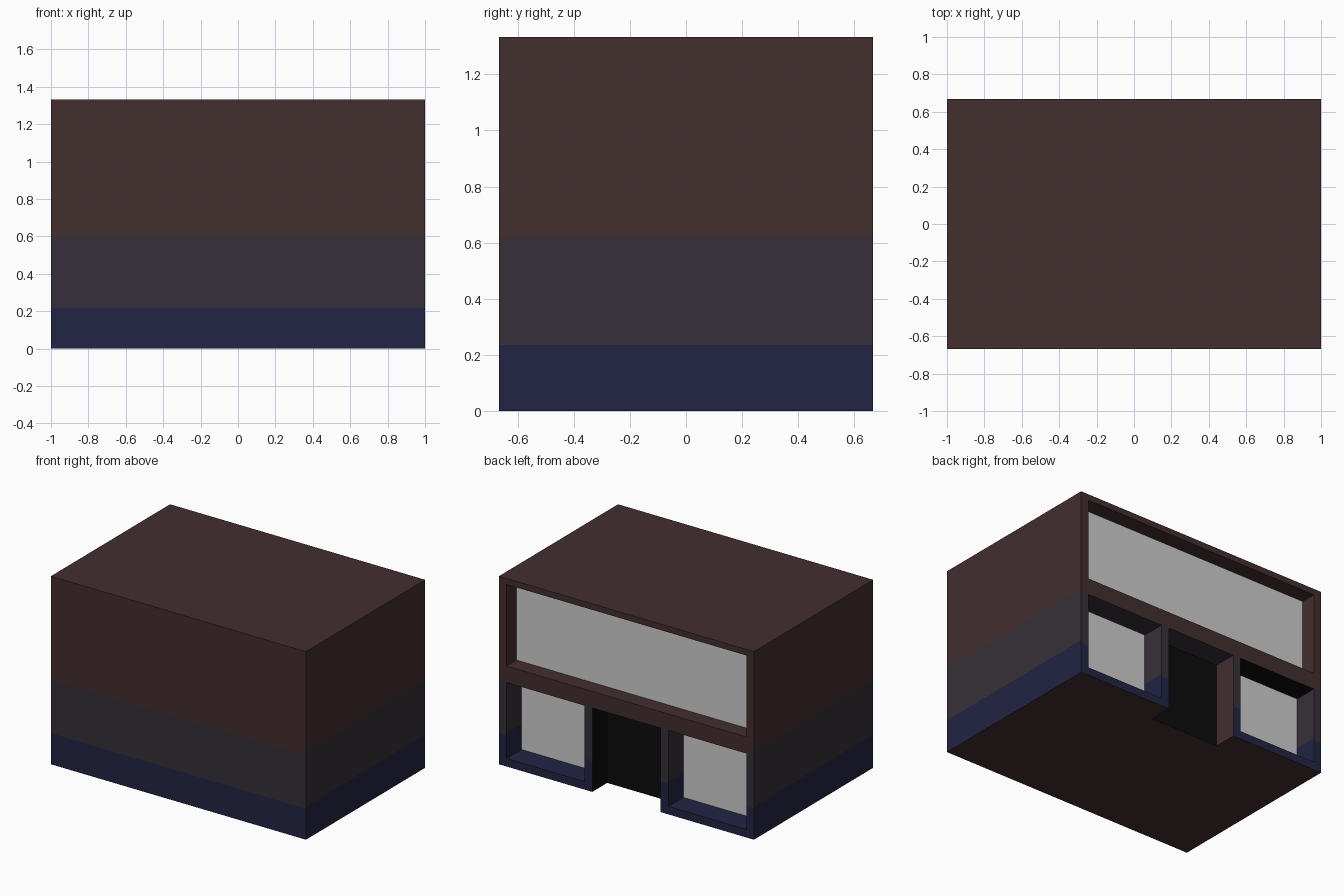
import bpy, bmesh
from mathutils import Vector

if "Cube" in bpy.data.objects:
    bpy.data.objects.remove(bpy.data.objects["Cube"])

W, D, H = 1.0, 0.667, 1.333          # half width, half depth, height
UPPER_Y, LOWER_Y = 0.555, 0.5        # back planes of the recesses


def material(name, hex_colour):
    m = bpy.data.materials.new(name)
    rgb = [int(hex_colour[i:i + 2], 16) / 255 for i in (0, 2, 4)]
    m.diffuse_color = [c / 12.92 if c < 0.04045 else ((c + 0.055) / 1.055) ** 2.4 for c in rgb] + [1]
    m.use_nodes = True
    m.node_tree.nodes["Principled BSDF"].inputs["Base Color"].default_value = m.diffuse_color
    return m


BROWN, SLATE, BLUE, GLASS, BLACK = range(5)
mats = [material("dark_brown", "432E2F"), material("slate", "363038"),
        material("navy_blue", "222444"), material("pale_glass", "CECECE"),
        material("black", "0C0C0C")]


def box(name, x0, x1, y0, y1, z0, z1):
    bm = bmesh.new()
    bmesh.ops.create_cube(bm, size=1)
    for v in bm.verts:
        v.co = Vector(((x0, x1)[v.co.x > 0], (y0, y1)[v.co.y > 0], (z0, z1)[v.co.z > 0]))
    me = bpy.data.meshes.new(name)
    bm.to_mesh(me)
    bm.free()
    ob = bpy.data.objects.new(name, me)
    bpy.context.collection.objects.link(ob)
    return ob


# Solid block, with windows and doorway cut into the back
body = box("building_body", -W, W, -D, D, 0, H)
cutters = [box("upper_window_cutter", -0.94, 0.94, UPPER_Y, 1, 0.712, 1.29),
           box("left_window_cutter", 0.33, 0.94, LOWER_Y, 1, 0.057, 0.595),
           box("right_window_cutter", -0.94, -0.33, LOWER_Y, 1, 0.057, 0.595),
           box("doorway_cutter", -0.268, 0.268, LOWER_Y, 1, -0.2, 0.595)]
for c in cutters:
    mod = body.modifiers.new(c.name, 'BOOLEAN')
    mod.operation, mod.solver, mod.object = 'DIFFERENCE', 'EXACT', c
bpy.context.view_layer.update()
deps = bpy.context.evaluated_depsgraph_get()
mesh = bpy.data.meshes.new_from_object(body.evaluated_get(deps))
body.modifiers.clear()
body.data = mesh
for c in cutters:
    bpy.data.objects.remove(c)

# Slice the walls into colour bands; side walls have slightly higher bands
bm = bmesh.new()
bm.from_mesh(mesh)
bm.normal_update()
BANDS = {0: (0.235, 0.62), 1: (0.22, 0.597)}
for axis, heights in BANDS.items():
    for z in heights:
        faces = [f for f in bm.faces if abs(f.normal[axis]) > 0.5]
        geom = faces + list({e for f in faces for e in f.edges}) + list({v for f in faces for v in f.verts})
        bmesh.ops.bisect_plane(bm, geom=geom, plane_co=(0, 0, z), plane_no=(0, 0, 1))
bm.normal_update()


def colour(f):
    c, n = f.calc_center_median(), f.normal
    inside = c.y < D - 0.01 and c.y > LOWER_Y - 0.01 and abs(c.x) < 0.95
    doorway = inside and abs(c.x) < 0.3 and c.z < 0.61
    if inside and n.y > 0.5:                      # recess backs
        return BLACK if doorway else GLASS
    if abs(n.z) > 0.5:                            # roof, sills, ceilings
        if not inside or c.z > 0.65:
            return BROWN
        if n.z > 0:
            return BLUE
        return BLACK if c.x < -0.3 else SLATE
    if doorway:                                   # doorway jambs
        return BROWN if n.x > 0 else BLACK
    low, high = BANDS[0 if abs(n.x) > 0.5 else 1]
    return BLUE if c.z < low else SLATE if c.z < high else BROWN


mesh.materials.clear()
for m in mats:
    mesh.materials.append(m)
for f in bm.faces:
    f.smooth = False
    f.material_index = colour(f)
bm.to_mesh(mesh)
bm.free()
